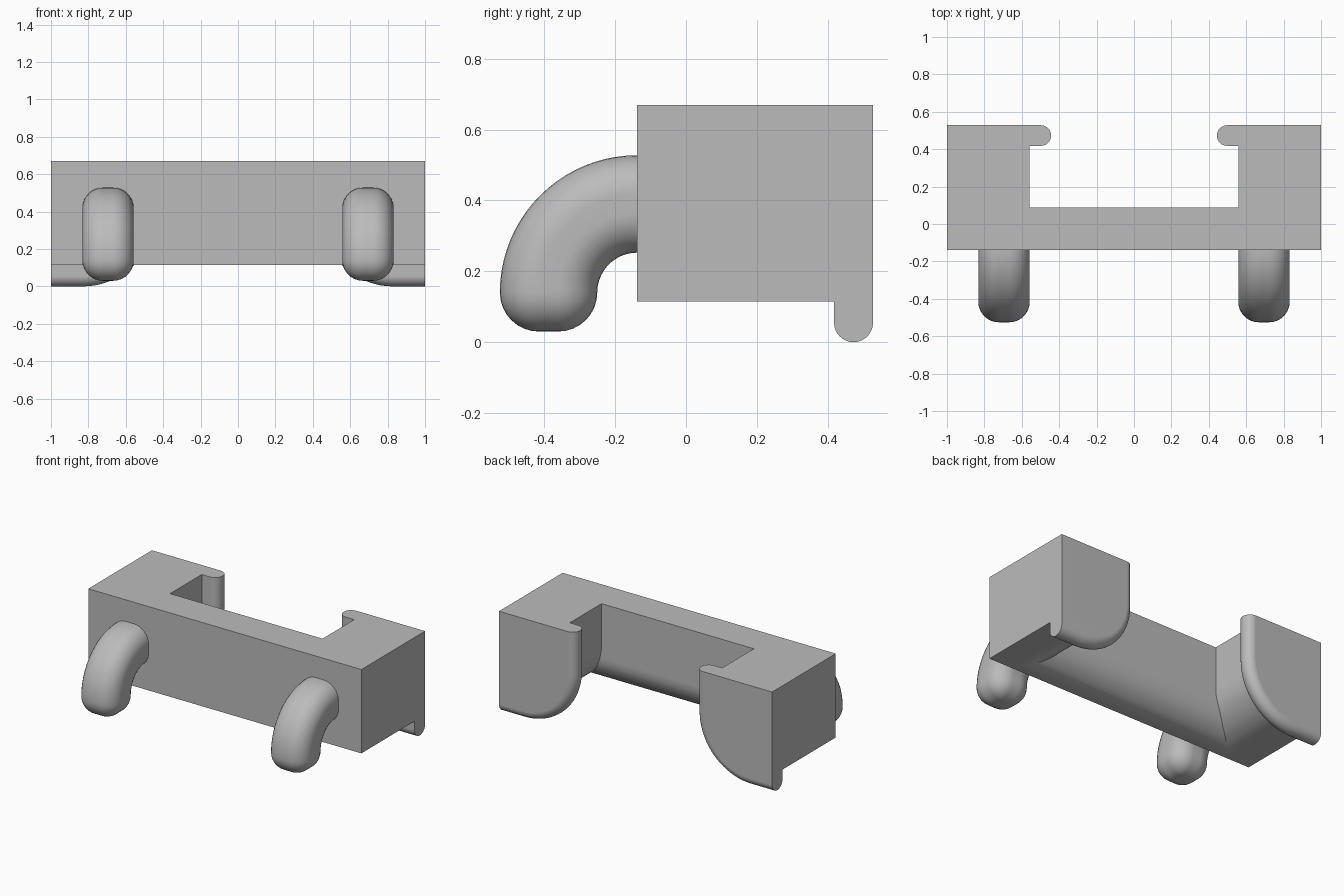
import bpy, bmesh
from math import sin, cos, pi, radians

cube = bpy.data.objects.get("Cube")
if cube:
    bpy.data.objects.remove(cube, do_unlink=True)

grey = bpy.data.materials.new("mid grey")
grey.use_nodes = True
tone = (0.5, 0.5, 0.5, 1)
grey.diffuse_color = tone
grey.node_tree.nodes["Principled BSDF"].inputs["Base Color"].default_value = tone

# Shared dimensions
FRONT, BACK, TOP, BASE = -0.138, 0.528, 0.67, 0.115
BAR_BACK = 0.087
ARC_X, ARC_Z = 0.83, 0.387      # centre shared by the end block and lip curves
BLOCK_R, LIP_CORE, RIM = 0.272, 0.332, 0.055
STEPS = 20


def quarter(n):
    return [i / n * pi / 2 for i in range(n + 1)]


def loft(name, rows):
    """Skin a list of closed cross-sections and cap both ends."""
    bm = bmesh.new()
    rings = [[bm.verts.new(p) for p in row] for row in rows]
    n = len(rings[0])
    for a, b in zip(rings, rings[1:]):
        for i in range(n):
            j = (i + 1) % n
            bm.faces.new((a[i], a[j], b[j], b[i]))
    bm.faces.new(rings[0])
    bm.faces.new(rings[-1])
    bmesh.ops.remove_doubles(bm, verts=bm.verts, dist=1e-5)
    bmesh.ops.recalc_face_normals(bm, faces=bm.faces)
    mesh = bpy.data.meshes.new(name)
    bm.to_mesh(mesh)
    bm.free()
    mesh.materials.append(grey)
    obj = bpy.data.objects.new(name, mesh)
    bpy.context.collection.objects.link(obj)
    return obj


def activate(obj):
    bpy.ops.object.select_all(action='DESELECT')
    obj.select_set(True)
    bpy.context.view_layer.objects.active = obj


def merge(obj, part):
    activate(obj)
    mod = obj.modifiers.new("union", 'BOOLEAN')
    mod.operation, mod.solver, mod.object = 'UNION', 'EXACT', part
    bpy.ops.object.modifier_apply(modifier=mod.name)
    bpy.data.objects.remove(part, do_unlink=True)


def finish(obj):
    activate(obj)
    bpy.ops.object.shade_smooth_by_angle(angle=radians(30))
    mod = obj.modifiers.new("even normals", 'WEIGHTED_NORMAL')
    mod.keep_sharp = True


def side_outline(side, radius, y):
    """Outline in x and z with a big rounded lower inner corner."""
    pts = [(1, ARC_Z - radius)]
    pts += [(ARC_X - radius * sin(a), ARC_Z - radius * cos(a)) for a in quarter(STEPS)]
    pts += [(ARC_X - radius, TOP), (1, TOP)]
    return [(side * x, y, z) for x, z in pts]


# Cross bar with a rounded lower back edge
r = 0.19
bar = [(FRONT, TOP), (FRONT, BASE)]
bar += [(BAR_BACK - r + r * sin(a), BASE + r - r * cos(a)) for a in quarter(STEPS)]
bar += [(BAR_BACK, TOP)]
body = loft("body", [[(x, y, z) for y, z in bar] for x in (-1, 1)])

# End blocks and the round-edged lips behind them
for side in (-1, 1):
    block = loft("end_block", [side_outline(side, BLOCK_R, y) for y in (FRONT, BACK - RIM)])
    merge(body, block)
    angles = [i / 16 * pi - pi / 2 for i in range(17)]
    lip = loft("lip", [side_outline(side, LIP_CORE + RIM * cos(t), BACK - RIM + RIM * sin(t))
                       for t in angles])
    merge(body, lip)
finish(body)

# Bent pegs with a soft square section and a rounded tip
PEG_X, PEG_CORE, PEG_R, BEND, BEND_Z = 0.695, 0.0275, 0.11, 0.25, 0.14


def peg_section(side, y, z, turn, radius):
    ring = []
    for k, (sx, sv) in enumerate(((1, 1), (-1, 1), (-1, -1), (1, -1))):
        for a in quarter(8):
            u = sx * PEG_CORE + radius * cos(a + k * pi / 2)
            v = sv * PEG_CORE + radius * sin(a + k * pi / 2)
            ring.append((side * PEG_X + u, y - v * sin(turn), z + v * cos(turn)))
    return ring


for side, label in ((-1, "right_peg"), (1, "left_peg")):
    rows = [peg_section(side, FRONT + 0.04, BEND_Z + BEND, 0, PEG_R)]
    rows += [peg_section(side, FRONT - BEND * sin(a), BEND_Z + BEND * cos(a), a, PEG_R)
             for a in quarter(STEPS)]
    rows += [peg_section(side, FRONT - BEND, BEND_Z - PEG_R * sin(t), pi / 2, PEG_R * cos(t))
             for t in quarter(8)[1:]]
    finish(loft(label, rows))
